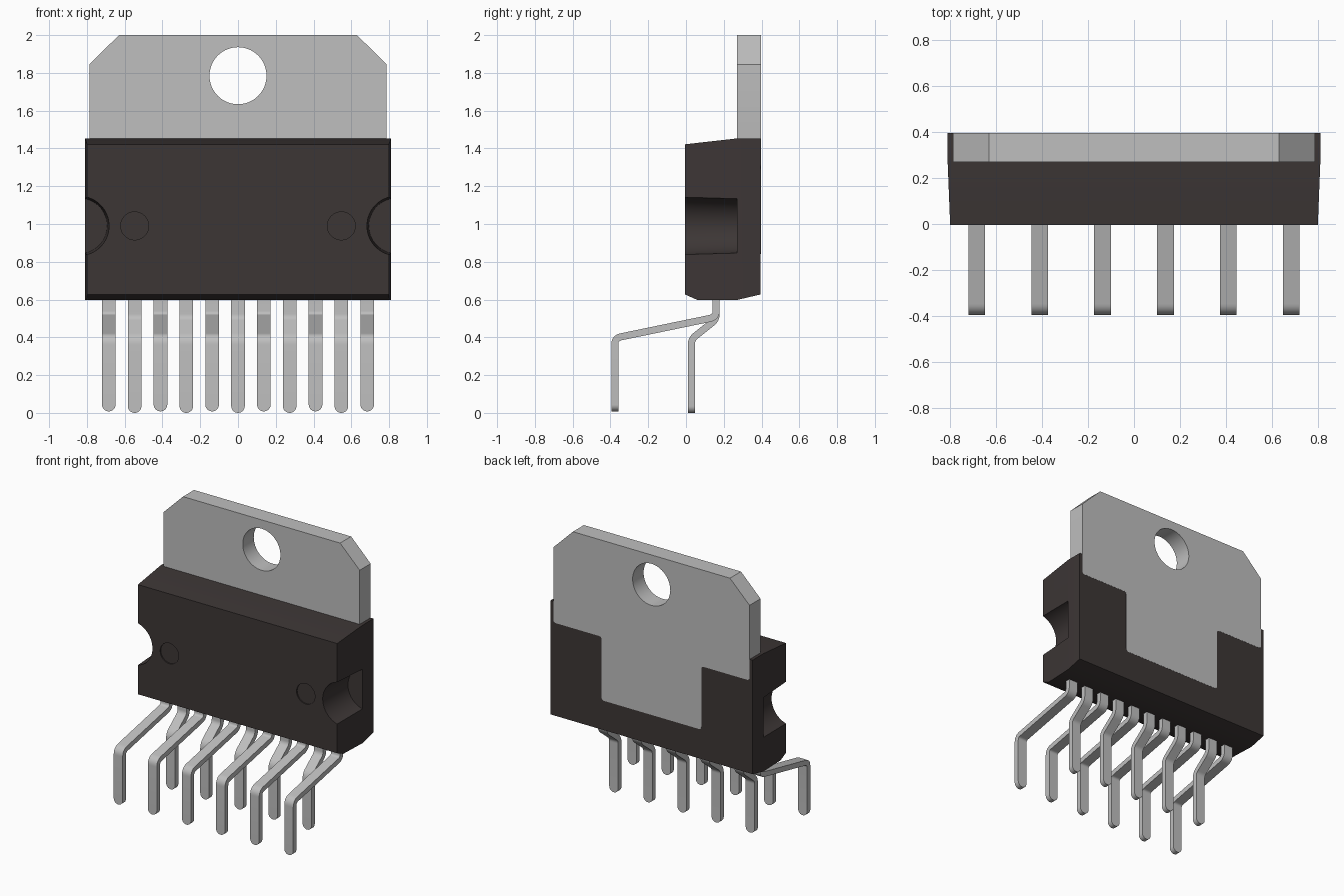
import bpy, bmesh, math
from mathutils import Matrix, Vector

default = bpy.data.objects.get("Cube")
if default:
    bpy.data.objects.remove(default, do_unlink=True)


def material(name, rgb):
    m = bpy.data.materials.new(name)
    m.use_nodes = True
    col = (*rgb, 1.0)
    m.diffuse_color = col
    bsdf = next(n for n in m.node_tree.nodes if n.type == 'BSDF_PRINCIPLED')
    bsdf.inputs["Base Color"].default_value = col
    return m


PLASTIC = material("dark plastic", (0.046, 0.037, 0.036))
METAL = material("tinned metal", (0.52, 0.52, 0.52))


def make_object(name, bm, mat):
    bmesh.ops.recalc_face_normals(bm, faces=bm.faces)
    mesh = bpy.data.meshes.new(name)
    bm.to_mesh(mesh)
    bm.free()
    obj = bpy.data.objects.new(name, mesh)
    bpy.context.collection.objects.link(obj)
    mesh.materials.append(mat)
    return obj


def activate(obj):
    bpy.ops.object.select_all(action='DESELECT')
    obj.select_set(True)
    bpy.context.view_layer.objects.active = obj


def smooth(obj):
    activate(obj)
    bpy.ops.object.shade_smooth_by_angle(angle=math.radians(30))


def add_plug(bm, x, z, y0, y1, r0, r1):
    """Round plug along y, for cutting."""
    place = Matrix.Translation((x, (y0 + y1) / 2, z)) @ Matrix.Rotation(-math.pi / 2, 4, 'X')
    bmesh.ops.create_cone(bm, cap_ends=True, segments=64, radius1=r0, radius2=r1,
                          depth=y1 - y0, matrix=place)


def cut(obj, bm, mat):
    cutter = make_object("cutter", bm, mat)
    cutter.hide_render = True
    mod = obj.modifiers.new("cut", 'BOOLEAN')
    mod.operation = 'DIFFERENCE'
    mod.solver = 'EXACT'
    mod.object = cutter
    activate(obj)
    bpy.ops.object.modifier_apply(modifier=mod.name)
    bpy.data.objects.remove(cutter, do_unlink=True)
    smooth(obj)


# Moulded body: side profile (y, z, half width)
FRONT, MID, BACK = -0.005, 0.27, 0.395
profile = [(FRONT, 0.627, 0.799), (FRONT, 1.422, 0.799), (MID, 1.453, 0.81),
           (BACK, 1.453, 0.81), (BACK, 0.627, 0.81), (MID, 0.598, 0.81), (0.06, 0.598, 0.8016)]
bm = bmesh.new()
sides = [[bm.verts.new((s * hx, y, z)) for y, z, hx in profile] for s in (-1, 1)]
n = len(profile)
for i in range(n):
    j = (i + 1) % n
    bm.faces.new((sides[0][i], sides[0][j], sides[1][j], sides[1][i]))
for v in sides:
    bm.faces.new((v[0], v[1], v[2], v[5], v[6]))
    bm.faces.new(v[2:6])
body = make_object("moulded_body", bm, PLASTIC)

# Side clip notches and shallow round ejector marks
bm = bmesh.new()
for s in (-1, 1):
    add_plug(bm, s * 0.84, 0.99, -0.05, MID, 0.159, 0.147)
    add_plug(bm, s * 0.547, 0.99, -0.05, FRONT + 0.008, 0.074, 0.074)
cut(body, bm, PLASTIC)

# Heat sink tab: stepped outline, wide above and narrow down the back
half = [(0.63, 2.0), (0.787, 1.845), (0.787, 1.30), (0.40, 1.30), (0.40, 0.84)]
outline = half + [(-x, z) for x, z in reversed(half)]
bm = bmesh.new()
verts = [bm.verts.new((x, MID, z)) for x, z in outline]
bm.faces.new(verts)
bmesh.ops.bevel(bm, geom=[v for v in verts if v.co.z < 1.5], offset=0.02, segments=4,
                profile=0.5, affect='VERTICES')
ext = bmesh.ops.extrude_face_region(bm, geom=bm.faces[:])
moved = [g for g in ext["geom"] if isinstance(g, bmesh.types.BMVert)]
bmesh.ops.translate(bm, verts=moved, vec=(0, BACK + 0.001 - MID, 0))
tab = make_object("heat_sink_tab", bm, METAL)

# Mounting hole
bm = bmesh.new()
add_plug(bm, 0, 1.785, 0.1, 0.6, 0.151, 0.151)
cut(tab, bm, METAL)

# Leads: flat strip swept along a filleted path, with a round tip
HALF_W, HALF_T = 0.036, 0.0185


def lead_sections(points, fillet):
    """Return (y, z, half width) along the path."""
    pts = [Vector(p) for p in points]
    path = [pts[0]]
    for a, p, b in zip(pts, pts[1:], pts[2:]):
        start = p + (a - p).normalized() * fillet
        end = p + (b - p).normalized() * fillet
        for k in range(9):
            t = k / 8
            path.append(start * (1 - t) ** 2 + p * 2 * t * (1 - t) + end * t * t)
    rows = [(p.x, p.y, HALF_W) for p in path]
    tip = pts[-1]
    for k in range(9):
        a = math.radians(84) * k / 8
        rows.append((tip.x, tip.y + HALF_W * (1 - math.sin(a)), HALF_W * math.cos(a)))
    return rows


def make_lead(name, x, points, fillet):
    rows = lead_sections(points, fillet)
    bm = bmesh.new()
    rings = []
    for i, (y, z, w) in enumerate(rows):
        a, b = rows[max(i - 1, 0)], rows[min(i + 1, len(rows) - 1)]
        d = Vector((b[0] - a[0], b[1] - a[1])).normalized()
        ny, nz = -d.y * HALF_T, d.x * HALF_T
        rings.append([bm.verts.new((x + sx * w, y + sn * ny, z + sn * nz))
                      for sx, sn in ((-1, -1), (1, -1), (1, 1), (-1, 1))])
    for r, q in zip(rings, rings[1:]):
        for k in range(4):
            m = (k + 1) % 4
            bm.faces.new((r[k], r[m], q[m], q[k]))
    bm.faces.new(rings[0])
    bm.faces.new(rings[-1])
    smooth(make_object(name, bm, METAL))


front_path = [(0.16, 0.66), (0.16, 0.507), (-0.377, 0.396), (-0.377, 0.008)]
rear_path = [(0.16, 0.66), (0.16, 0.495), (0.028, 0.39), (0.028, 0.0)]
for i in range(11):
    x = (i - 5) * 0.1368
    if i % 2 == 0:
        make_lead(f"front_lead_{i // 2 + 1}", x, front_path, 0.035)
    else:
        make_lead(f"rear_lead_{i // 2 + 1}", x, rear_path, 0.03)
